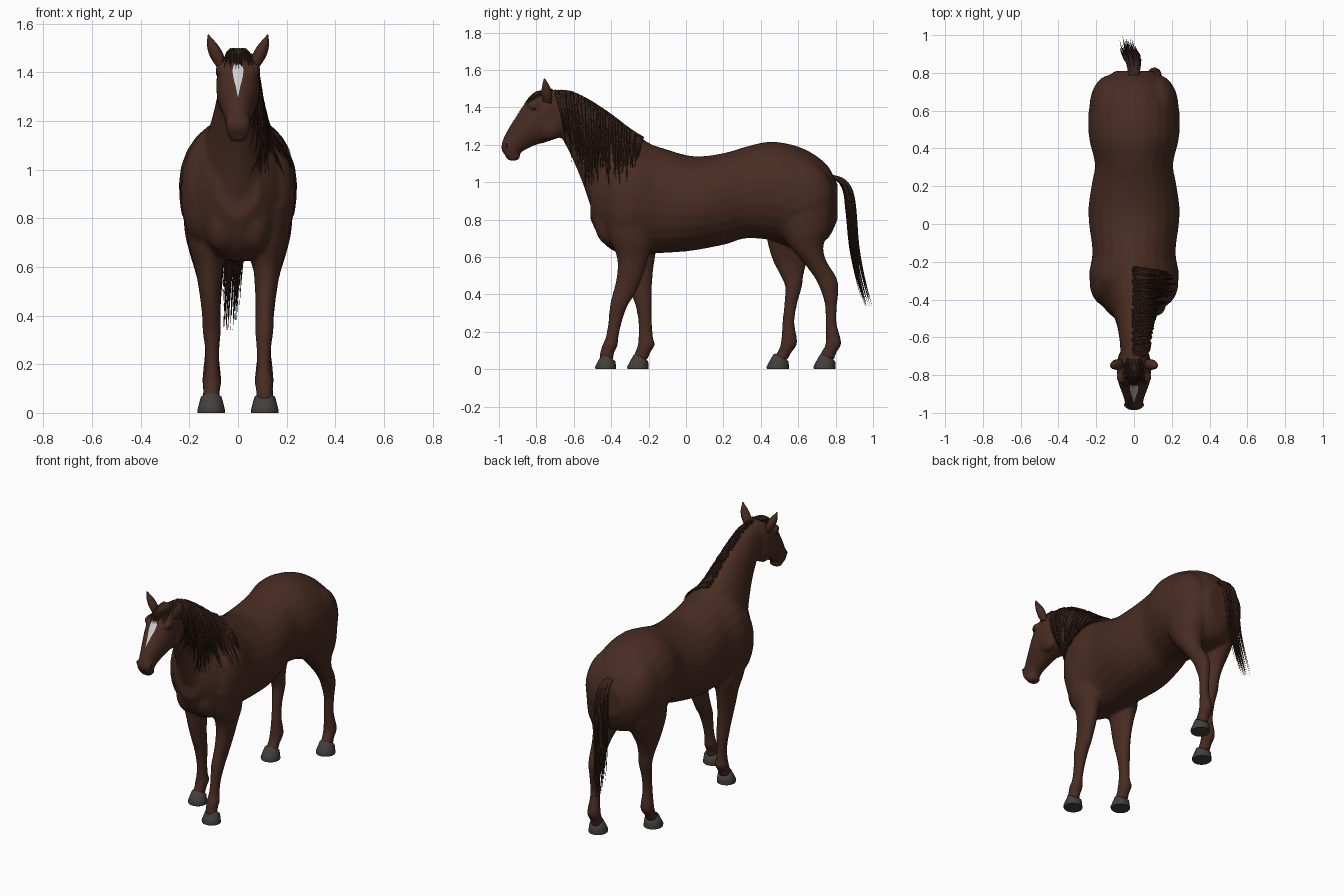
import bpy, bmesh, math, random
from mathutils import Vector, Matrix
from mathutils.bvhtree import BVHTree

random.seed(4)
cube = bpy.data.objects.get("Cube")
if cube:
    bpy.data.objects.remove(cube, do_unlink=True)


def material(name, *rgb):
    mat = bpy.data.materials.new(name)
    mat.use_nodes = True
    mat.diffuse_color = (*rgb, 1)
    shader = next(n for n in mat.node_tree.nodes if n.type == 'BSDF_PRINCIPLED')
    shader.inputs["Base Color"].default_value = (*rgb, 1)
    shader.inputs["Roughness"].default_value = 0.8
    return mat


coat = material("chestnut_coat", .066, .025, .016)
horn = material("grey_hoof", .055, .05, .044)
hair = material("dark_hair", .04, .017, .011)
white = material("white_marking", .62, .62, .62)
black = material("black_eye", .012, .008, .007)


def smooth_rows(rows, steps):
    """Catmull-Rom interpolation through rows of numbers."""
    rows = [Vector(r) for r in rows]
    out = []
    for i in range(len(rows) - 1):
        a, b, c, d = (rows[max(0, min(len(rows) - 1, i + k))] for k in (-1, 0, 1, 2))
        for s in range(steps):
            t = s / steps
            out.append(b + (c - a) * (t / 2) + (a * 2 - b * 5 + c * 4 - d) * (t * t / 2)
                       + (b * 3 - a - c * 3 + d) * (t ** 3 / 2))
    return out + [rows[-1]]


def loft(bm, rows, steps=4, sides=24):
    """Skin ellipses; a row is (y, z) of one edge, (y, z) of the other, centre x, half width."""
    rings = []
    for y1, z1, y2, z2, x, w in smooth_rows(rows, steps):
        ring = []
        for k in range(sides):
            a = 2 * math.pi * k / sides
            m = (1 + math.cos(a)) / 2
            ring.append(bm.verts.new((x + w * math.sin(a), y2 + (y1 - y2) * m, z2 + (z1 - z2) * m)))
        rings.append(ring)
    faces = [bm.faces.new(rings[0]), bm.faces.new(rings[-1])]
    for p, q in zip(rings, rings[1:]):
        for k in range(sides):
            f = bm.faces.new((p[k], p[k - 1], q[k - 1], q[k]))
            f.smooth = True
            faces.append(f)
    bmesh.ops.recalc_face_normals(bm, faces=faces)


def ellipsoid(bm, centre, radii):
    made = bmesh.ops.create_uvsphere(bm, u_segments=24, v_segments=14, radius=1,
                                     matrix=Matrix.LocRotScale(Vector(centre), None, Vector(radii)))
    for v in made["verts"]:
        for f in v.link_faces:
            f.smooth = True


def finish(name, bm, mat):
    mesh = bpy.data.meshes.new(name)
    bm.to_mesh(mesh)
    bm.free()
    mesh.materials.append(mat)
    obj = bpy.data.objects.new(name, mesh)
    bpy.context.collection.objects.link(obj)
    return obj


def strands(name, paths, thickness):
    """Tapered locks of hair along the given paths."""
    curve = bpy.data.curves.new(name, 'CURVE')
    curve.dimensions = '3D'
    curve.bevel_depth = thickness
    curve.bevel_resolution = 0
    curve.use_fill_caps = True
    for path in paths:
        spline = curve.splines.new('POLY')
        spline.points.add(len(path) - 1)
        for k, (point, co) in enumerate(zip(spline.points, path)):
            point.co = (*co, 1)
            point.radius = 1.05 - (k / (len(path) - 1)) ** 2
    curve.materials.append(hair)
    bpy.context.collection.objects.link(bpy.data.objects.new(name, curve))


# Trunk: y, top, bottom, half width
body = bmesh.new()
trunk = [(-.51, 1.05, .8, .09), (-.455, 1.15, .69, .15), (-.38, 1.19, .63, .2), (-.28, 1.22, .62, .238),
         (-.15, 1.19, .62, .22), (0, 1.145, .63, .238), (.1, 1.14, .645, .24), (.22, 1.16, .67, .222),
         (.32, 1.19, .7, .207), (.45, 1.217, .69, .237), (.58, 1.197, .65, .242), (.68, 1.152, .66, .218),
         (.76, 1.085, .7, .165), (.81, .99, .8, .1)]
loft(body, [(y, top, y, low, 0, w) for y, top, low, w in trunk])

# Neck: crest edge, throat edge, half width
neck = [(-.05, 1.12, -.42, .72, .18), (-.18, 1.2, -.5, .85, .16), (-.3, 1.275, -.555, 1, .122),
        (-.42, 1.37, -.605, 1.12, .094), (-.53, 1.44, -.645, 1.2, .08), (-.62, 1.48, -.67, 1.24, .074),
        (-.7, 1.48, -.73, 1.26, .07)]
# Head: forehead edge, jaw edge, half width
head = [(-.66, 1.49, -.64, 1.25, .06), (-.74, 1.497, -.7, 1.23, .085), (-.81, 1.475, -.76, 1.21, .09),
        (-.86, 1.42, -.8, 1.2, .085), (-.905, 1.355, -.845, 1.18, .07), (-.948, 1.29, -.88, 1.16, .055),
        (-.98, 1.225, -.905, 1.13, .047), (-.988, 1.18, -.935, 1.125, .045), (-.976, 1.155, -.95, 1.13, .03)]
for rows in (neck, head):
    loft(body, [(*r[:4], 0, r[4]) for r in rows])

# Legs: shared height, half width and centre x, then front and back edges for each leg
fore = [(.85, .09, .13), (.7, .08, .125), (.6, .058, .12), (.5, .045, .115), (.4, .038, .11), (.34, .038, .108),
        (.25, .029, .106), (.17, .03, .106), (.13, .039, .107), (.09, .034, .108), (.05, .038, .11)]
hind = [(.9, .11, .12), (.75, .095, .125), (.66, .08, .12), (.58, .056, .12), (.5, .042, .115), (.44, .039, .112),
        (.35, .03, .11), (.25, .029, .108), (.14, .039, .108), (.09, .034, .11), (.05, .038, .11)]
legs = {
    "front_left": (1, fore, (-.487, -.375),
                   (-.45, -.41, -.37, -.37, -.393, -.407, -.416, -.43, -.447, -.459, -.465),
                   (-.2, -.18, -.2, -.23, -.273, -.312, -.343, -.361, -.364, -.383, -.39)),
    "front_right": (-1, fore, (-.315, -.2),
                    (-.4, -.37, -.34, -.322, -.293, -.27, -.255, -.255, -.258, -.273, -.29),
                    (-.16, -.15, -.165, -.178, -.182, -.182, -.181, -.176, -.166, -.19, -.205)),
    "back_left": (1, hind, (.68, .8),
                  (.45, .5, .55, .62, .68, .712, .741, .746, .747, .722, .705),
                  (.79, .77, .735, .75, .8, .816, .809, .805, .831, .804, .795)),
    "back_right": (-1, hind, (.43, .55),
                   (.42, .425, .44, .465, .505, .53, .525, .515, .507, .487, .46),
                   (.77, .73, .69, .65, .628, .62, .595, .58, .595, .563, .545)),
}
for name, (side, shape, (toe, heel), front, back) in legs.items():
    loft(body, [(f, z, b, z, side * x, w) for (z, w, x), f, b in zip(shape, front, back)])
    # Hoof, sloping from a high toe to a low heel
    hoof = bmesh.new()
    loft(hoof, [(toe + .004, 0, heel, 0, side * .11, .056), (toe, .012, heel, .008, side * .11, .057),
                (toe + .012, .035, heel, .024, side * .11, .052), (toe + .036, .078, heel - .003, .044, side * .11, .044),
                (toe + .046, .084, heel - .012, .05, side * .11, .034)], steps=1)
    finish(name + "_hoof", hoof, horn)

# Muscles: breast, shoulder, haunch, cheek, brow, nostril rim, lower lip
muscles = [((.065, -.405, .79), (.075, .085, .13)), ((.135, -.31, .9), (.1, .13, .22)),
           ((.125, .61, .92), (.112, .18, .2)), ((.045, -.735, 1.305), (.043, .08, .08)),
           ((.06, -.81, 1.41), (.033, .04, .03)), ((.028, -.957, 1.19), (.024, .025, .03)),
           ((.01, -.925, 1.135), (.03, .038, .022))]
for (x, y, z), radii in muscles:
    for side in (1, -1):
        ellipsoid(body, (side * x, y, z), radii)

# Fuse everything into one smooth skin
body = finish("body", body, coat)
remesh = body.modifiers.new("fuse", 'REMESH')
remesh.mode = 'VOXEL'
remesh.voxel_size = .01
remesh.use_smooth_shade = True
relax = body.modifiers.new("relax", 'SMOOTH')
relax.factor = .5
relax.iterations = 7
skin = BVHTree.FromObject(body, bpy.context.evaluated_depsgraph_get())


def on_skin(origin, direction, fallback, lift):
    """First point of the skin along a ray, raised by lift."""
    direction = Vector(direction)
    hit = skin.ray_cast(Vector(origin), direction)[0]
    return (hit if hit else Vector(fallback)) - direction * lift


# Ears, eyes and nostrils
for side, label in ((1, "left"), (-1, "right")):
    ear = bmesh.new()
    loft(ear, [(-.765, 1.43, -.72, 1.42, side * .07, .02), (-.772, 1.47, -.715, 1.46, side * .086, .029),
               (-.77, 1.51, -.725, 1.505, side * .103, .024), (-.76, 1.555, -.752, 1.552, side * .122, .003)],
         sides=12)
    finish(label + "_ear", ear, coat)
    eye = bmesh.new()
    ellipsoid(eye, on_skin((side, -.812, 1.395), (-side, 0, 0), (side * .09, -.812, 1.395), -.006), (.009, .015, .011))
    finish(label + "_eye", eye, black)
    nostril = bmesh.new()
    spot = on_skin((side, -.96, 1.195), (-side, 0, 0), (side * .05, -.96, 1.195), 0)
    ellipsoid(nostril, spot, (.003, .007, .011))
    finish(label + "_nostril", nostril, black)

# White blaze laid on the forehead
blaze = bmesh.new()
grid = []
for z, w in smooth_rows([(1.432, .016), (1.41, .022), (1.38, .019), (1.34, .009), (1.3, .001)], 4):
    grid.append([blaze.verts.new(on_skin((w * u / 3, -2, z), (0, 1, 0), (0, -.9, z), .004)) for u in range(-3, 4)])
for p, q in zip(grid, grid[1:]):
    for k in range(6):
        blaze.faces.new((p[k], q[k], q[k + 1], p[k + 1])).smooth = True
finish("blaze", blaze, white)

# Mane falling over the left of the neck
crest = smooth_rows([(-.7, 1.485), (-.62, 1.48), (-.53, 1.44), (-.42, 1.37), (-.3, 1.28), (-.23, 1.235)], 22)
locks = []
for i, (cy, cz) in enumerate(crest):
    t = i / (len(crest) - 1)
    drop = (.08 + .12 * (1 - t) + .29 * math.sin(math.pi * t ** .8)) * random.uniform(.6, 1.08)
    lean = .07 * (1 - t) - .04 * t + random.uniform(-.025, .025)
    lift = random.uniform(.002, .014)
    path = [(random.uniform(-.01, .012), cy, cz + .004)]
    for k in range(1, 11):
        s = k / 10
        y, z = cy + lean * s, cz - drop * s
        path.append(on_skin((1, y, z), (-1, 0, 0), (path[-1][0], y, z), lift))
    locks.append(path)
strands("mane", locks, .0065)

# Forelock
locks = []
for i in range(22):
    x = -.063 + .006 * i
    end = random.uniform(1.415, 1.45)
    path = [(x * .5, -.715, 1.495)]
    for k in range(6):
        z = 1.482 + (end - 1.482) * k / 5
        px = x * (.7 + .06 * k)
        path.append(on_skin((px, -2, z), (0, 1, 0), (px, -.74, z), .004))
    locks.append(path)
strands("forelock", locks, .005)

# Tail
spine = smooth_rows([(0, .78, 1.03), (0, .83, 1.01), (-.003, .868, .95), (-.01, .885, .83),
                     (-.018, .9, .66), (-.03, .93, .5), (-.038, .972, .34)], 3)
locks = []
for i in range(60):
    a, r = random.uniform(0, 2 * math.pi), math.sqrt(random.random())
    count = random.randint(len(spine) - 5, len(spine))
    path = []
    for k, p in enumerate(spine[:count]):
        spread = .012 + .014 * min(1, k / 8)
        path.append(p + Vector((1.8 * spread * r * math.cos(a), spread * r * math.sin(a), 0)))
    locks.append(path)
strands("tail", locks, .0075)
